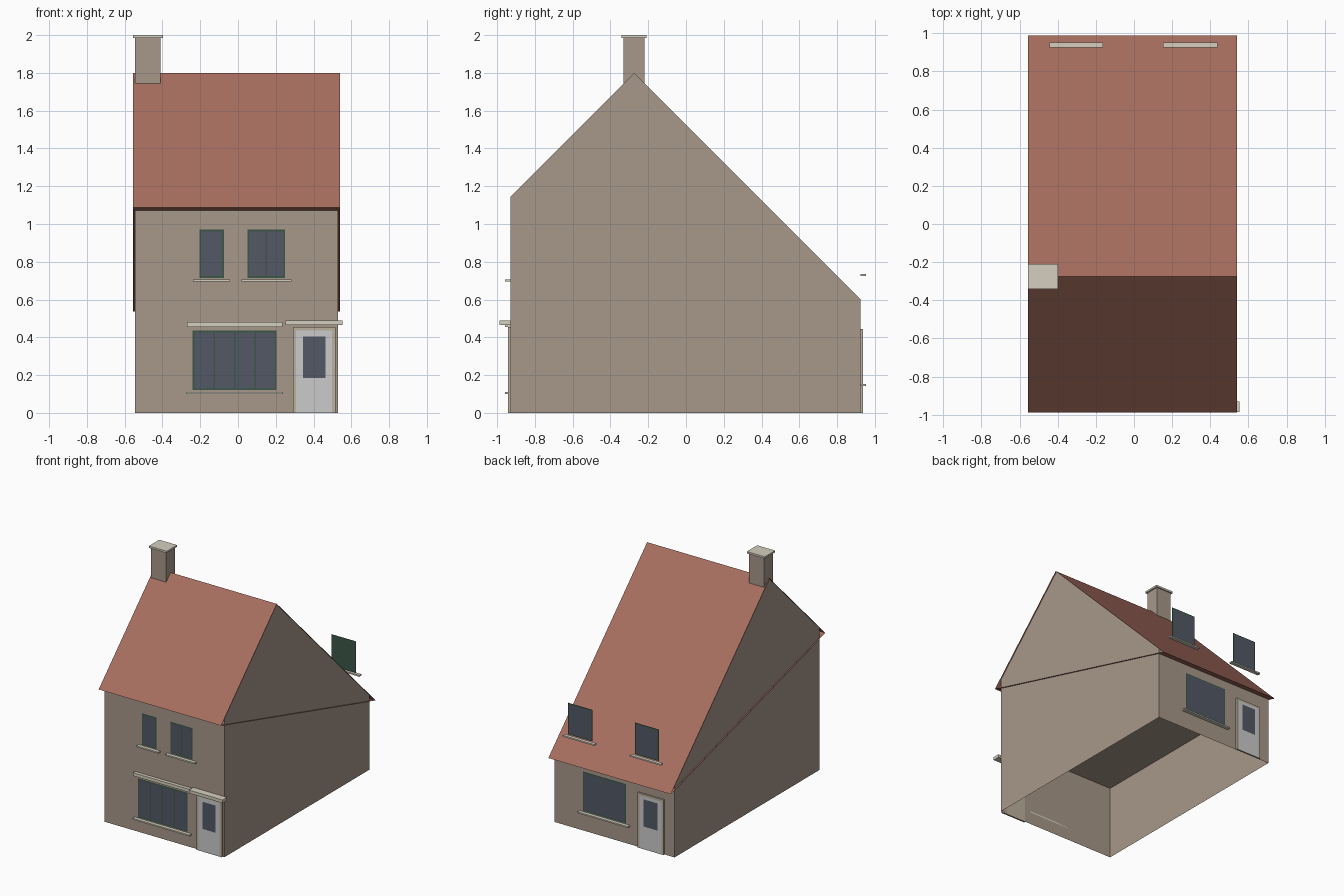
import bpy

if "Cube" in bpy.data.objects:
    bpy.data.objects.remove(bpy.data.objects["Cube"])


def material(name, rgb):
    m = bpy.data.materials.new(name)
    m.diffuse_color = (*rgb, 1)
    m.use_nodes = True
    m.node_tree.nodes["Principled BSDF"].inputs["Base Color"].default_value = m.diffuse_color
    return m


STONE = material("stone", (0.39, 0.31, 0.25))
TILE = material("roof_tile", (0.39, 0.156, 0.114))
TRIM = material("pale_stone", (0.66, 0.62, 0.52))
CREAM = material("cream_frame", (0.5, 0.44, 0.34))
GREEN = material("green_frame", (0.044, 0.095, 0.063))
GLASS = material("glass", (0.084, 0.098, 0.13))
WHITE = material("door_paint", (0.8, 0.8, 0.8))


def mesh(name, verts, faces, mat):
    me = bpy.data.meshes.new(name)
    me.from_pydata(verts, [], faces)
    me.materials.append(mat)
    ob = bpy.data.objects.new(name, me)
    bpy.context.collection.objects.link(ob)
    return ob


def box(name, x, y, z, mat):
    y = sorted(y)
    v = [(a, b, c) for a in x for b in y for c in z]
    f = [(0, 1, 3, 2), (4, 6, 7, 5), (0, 4, 5, 1), (2, 3, 7, 6), (0, 2, 6, 4), (1, 5, 7, 3)]
    return mesh(name, v, f, mat)


FRONT, BACK, RIDGE = -0.93, 0.925, -0.275
X0, X1 = -0.545, 0.53


def face(side):
    """Wall plane and outward direction."""
    return (FRONT, -1) if side == "front" else (BACK, 1)


def panel(name, side, x, z, out, mat):
    wall, d = face(side)
    y = wall + d * out
    v = [(x[0], y, z[0]), (x[1], y, z[0]), (x[1], y, z[1]), (x[0], y, z[1])]
    return mesh(name, v, [(0, 1, 2, 3) if d < 0 else (3, 2, 1, 0)], mat)


def ledge(name, side, x, z, near, far, mat=TRIM):
    wall, d = face(side)
    return box(name, x, (wall + d * near, wall + d * far), z, mat)


def window(name, side, x, z, panes):
    panel(name + "_frame", side, x, z, 0.006, GREEN)
    b = 0.009
    step = (x[1] - x[0] - b) / panes
    for i in range(panes):
        a = x[0] + b + i * step
        panel(f"{name}_pane_{i + 1}", side, (a, a + step - b), (z[0] + b, z[1] - b), 0.009, GLASS)
    ledge(name + "_sill", side, (x[0] - 0.032, x[1] + 0.032), (z[0] - 0.02, z[0] - 0.009), 0, 0.028)


def door(name, side, x, top):
    ledge(name + "_frame", side, x, (0, top), 0, 0.013, CREAM)
    panel(name + "_leaf", side, (x[0] + 0.018, x[1] - 0.018), (0.003, top - 0.018), 0.0145, WHITE)
    panel(name + "_glass", side, (x[0] + 0.053, x[1] - 0.053), (0.185, 0.405), 0.016, GLASS)


# Walls: gable profile swept across x, open below and under the roof
prof = [(FRONT, 0), (BACK, 0), (BACK, 0.6), (RIDGE, 1.8), (FRONT, 1.145)]
mesh("walls", [(x, y, z) for x in (X0, X1) for y, z in prof],
     [(4, 3, 2, 1, 0), (5, 6, 7, 8, 9), (0, 5, 9, 4), (1, 2, 7, 6)], STONE)

# Upper floor slab
mesh("ceiling", [(X0, FRONT, 0.6), (X0, BACK, 0.6), (X1, BACK, 0.6), (X1, FRONT, 0.6)],
     [(0, 1, 2, 3)], STONE)

# Roof: two 45 degree slopes and a sloping soffit, open at the ends
rprof = [(-0.9875, 1.0875), (RIDGE, 1.8), (0.9875, 0.5375)]
mesh("roof", [(x, y, z) for x in (-0.555, 0.54) for y, z in rprof],
     [(0, 3, 4, 1), (1, 4, 5, 2), (2, 5, 3, 0)], TILE)

# Chimney
box("chimney", (-0.545, -0.41), (-0.332, -0.22), (1.73, 1.985), STONE)
box("chimney_cap", (-0.557, -0.398), (-0.342, -0.21), (1.985, 2.0), TRIM)

# Front openings
window("front_lower_window", "front", (-0.24, 0.205), (0.12, 0.435), 4)
window("front_upper_left_window", "front", (-0.205, -0.075), (0.715, 0.97), 1)
window("front_upper_right_window", "front", (0.05, 0.25), (0.715, 0.97), 2)
ledge("front_lintel", "front", (-0.27, 0.235), (0.455, 0.48), 0, 0.028)
door("front_door", "front", (0.29, 0.515), 0.455)
ledge("door_canopy", "front", (0.252, 0.553), (0.465, 0.49), 0, 0.057)

# Back openings; the upper pair stands clear of the roof
window("back_lower_window", "back", (-0.115, 0.27), (0.162, 0.48), 1)
for name, x in (("left", (0.185, 0.405)), ("right", (-0.41, -0.195))):
    window(f"back_upper_{name}_window", "back", x, (0.745, 1.0), 1)
door("back_door", "back", (-0.455, -0.225), 0.445)
